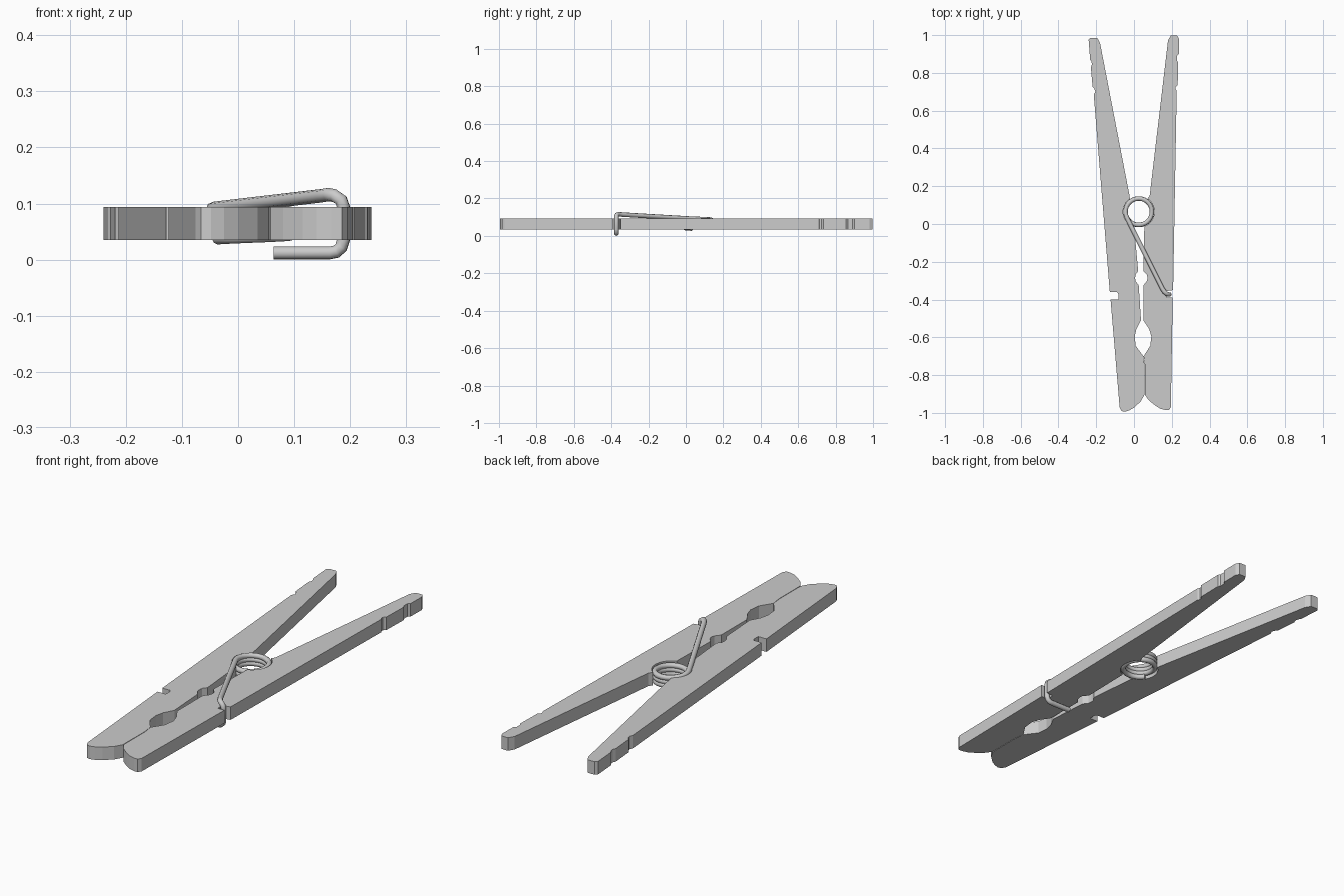
import bpy, bmesh, math

COIL = (0.025, 0.065)      # spring centre
Z0, Z1 = 0.035, 0.094      # bottom and top of the wooden arms


def arc(r, a0, a1, n):
    return [(COIL[0] + r * math.cos(math.radians(a0 + (a1 - a0) * i / n)),
             COIL[1] + r * math.sin(math.radians(a0 + (a1 - a0) * i / n)))
            for i in range(n + 1)]


def slab(name, outline):
    bm = bmesh.new()
    face = bm.faces.new([bm.verts.new((x, y, Z0)) for x, y in outline])
    ext = bmesh.ops.extrude_face_region(bm, geom=[face])
    for v in ext["geom"]:
        if isinstance(v, bmesh.types.BMVert):
            v.co.z = Z1
    bmesh.ops.recalc_face_normals(bm, faces=bm.faces)
    mesh = bpy.data.meshes.new(name)
    bm.to_mesh(mesh)
    bm.free()
    obj = bpy.data.objects.new(name, mesh)
    bpy.context.collection.objects.link(obj)
    return obj


# Left arm: tip, spring seat, small hole, large hole, jaw, wire notch, grip grooves
left = [(-0.24, 0.975), (-0.23, 0.985), (-0.195, 0.985), (-0.18, 0.96), (-0.025, 0.157)]
left += arc(0.083, 124, 253, 14)
left += [(0.022, -0.25), (0.008, -0.268), (0.006, -0.285), (0.008, -0.302), (0.025, -0.325),
         (0.037, -0.51), (0.013, -0.555), (0.004, -0.595), (0.009, -0.645), (0.05, -0.70),
         (0.056, -0.75), (0.055, -0.905), (0.035, -0.94), (0.0, -0.972), (-0.025, -0.987),
         (-0.048, -0.994), (-0.066, -0.99), (-0.076, -0.97),
         (-0.124, -0.40), (-0.083, -0.40), (-0.083, -0.37), (-0.09, -0.36), (-0.128, -0.36),
         (-0.213, 0.685), (-0.205, 0.70), (-0.209, 0.715), (-0.219, 0.725),
         (-0.228, 0.83), (-0.222, 0.845), (-0.225, 0.86), (-0.232, 0.87)]
slab("left_arm", left)

# Right arm, same features
right = [(0.238, 0.98), (0.228, 0.998), (0.195, 0.998), (0.18, 0.972), (0.083, 0.15)]
right += arc(0.083, 56, -69, 14)
right += [(0.05, -0.25), (0.068, -0.268), (0.072, -0.285), (0.068, -0.302), (0.05, -0.325),
          (0.05, -0.51), (0.08, -0.555), (0.092, -0.595), (0.086, -0.645), (0.051, -0.70),
          (0.058, -0.75), (0.058, -0.905), (0.08, -0.935), (0.115, -0.963), (0.14, -0.978),
          (0.167, -0.985), (0.185, -0.985), (0.195, -0.97),
          (0.205, -0.39), (0.172, -0.39), (0.172, -0.355), (0.207, -0.35),
          (0.226, 0.705), (0.22, 0.715), (0.221, 0.725), (0.231, 0.735),
          (0.234, 0.855), (0.227, 0.865), (0.227, 0.89), (0.237, 0.9)]
slab("right_arm", right)

# Spring: three coils, straight run across the right arm, hook underneath
TURNS, STEPS = 3, 28
path = []
for i, (x, y) in enumerate(arc(0.07, 208 - 360 * TURNS, 208, TURNS * STEPS)):
    path.append((x, y, 0.039 + 0.053 * i / (TURNS * STEPS)))
path += [(0.15, -0.342, 0.114), (0.161, -0.359, 0.116), (0.172, -0.369, 0.114),
         (0.184, -0.373, 0.106), (0.188, -0.373, 0.094), (0.188, -0.373, 0.035),
         (0.184, -0.373, 0.022), (0.175, -0.373, 0.014), (0.163, -0.373, 0.012),
         (0.063, -0.373, 0.012)]
curve = bpy.data.curves.new("spring", "CURVE")
curve.dimensions = "3D"
curve.bevel_depth = 0.012
curve.bevel_resolution = 2
curve.use_fill_caps = True
spline = curve.splines.new("POLY")
spline.points.add(len(path) - 1)
for p, co in zip(spline.points, path):
    p.co = (*co, 1)
spring = bpy.data.objects.new("spring", curve)
bpy.context.collection.objects.link(spring)
